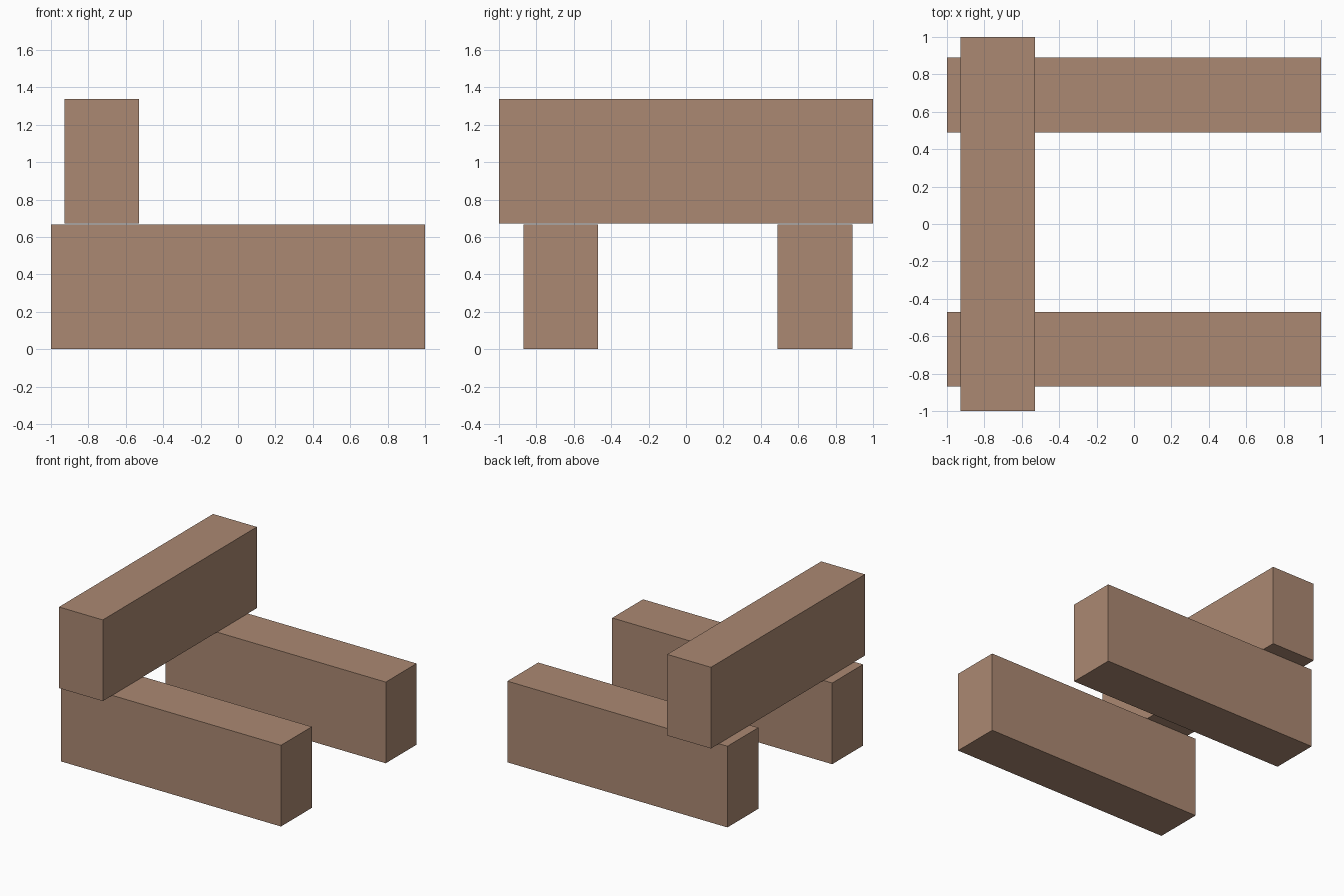
import bpy

if "Cube" in bpy.data.objects:
    bpy.data.objects.remove(bpy.data.objects["Cube"])

wood = bpy.data.materials.new("wood")
wood.diffuse_color = (0.41, 0.25, 0.17, 1)
wood.use_nodes = True
wood.node_tree.nodes["Principled BSDF"].inputs["Base Color"].default_value = wood.diffuse_color


def beam(name, low, high):
    """Box spanning two opposite corners."""
    centre = [(a + b) / 2 for a, b in zip(low, high)]
    size = [b - a for a, b in zip(low, high)]
    bpy.ops.mesh.primitive_cube_add(size=1, location=centre)
    obj = bpy.context.object
    obj.name = name
    obj.scale = size
    bpy.ops.object.transform_apply(location=False, rotation=False, scale=True)
    obj.data.materials.append(wood)


# Two parallel blocks on the ground
for name, y in (("front_block", -0.87), ("back_block", 0.49)):
    beam(name, (-1, y, 0), (1, y + 0.4, 0.667))

# Block laid across their left ends, with a hairline seam
beam("cross_block", (-0.927, -1, 0.671), (-0.529, 1, 1.338))
